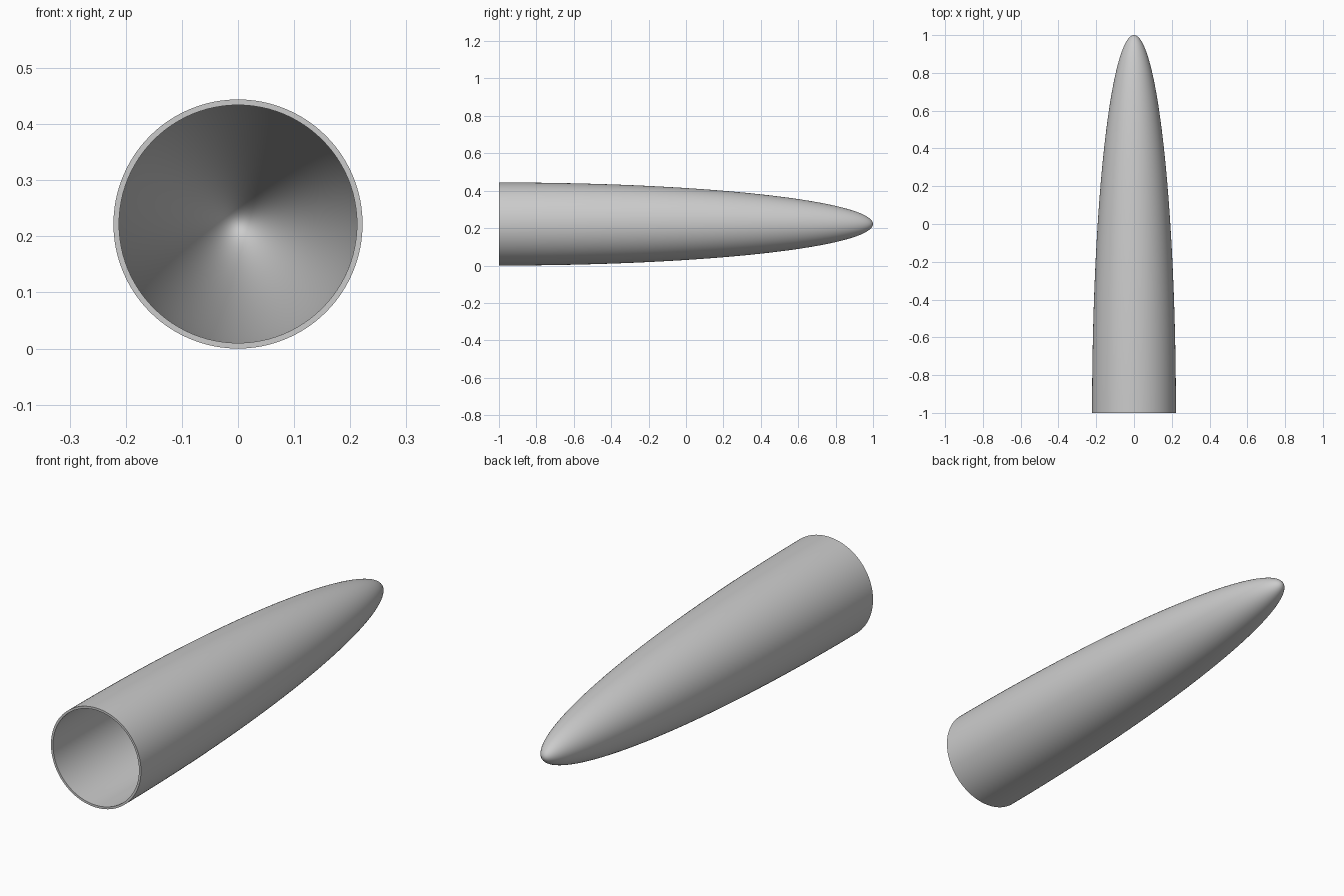
import bpy, bmesh, math
from mathutils import Matrix, Vector

cube = bpy.data.objects.get("Cube")
if cube:
    bpy.data.objects.remove(cube)

RADIUS, LENGTH, WALL = 0.222, 2.0, 0.01
RINGS, SIDES = 48, 96

grey = bpy.data.materials.new("plain grey")
grey.use_nodes = True
colour = (0.6, 0.6, 0.6, 1)
grey.diffuse_color = colour
grey.node_tree.nodes["Principled BSDF"].inputs["Base Color"].default_value = colour


def half_ellipse(radius, length):
    """Profile from the open front rim to the closed tip."""
    steps = [math.pi / 2 * i / RINGS for i in range(RINGS + 1)]
    return [Vector((radius * math.cos(a), length * math.sin(a) - LENGTH / 2, 0))
            for a in steps]


# Hollow shell: outer profile, rim and inner profile turned about the y axis
outer = half_ellipse(RADIUS, LENGTH)
inner = half_ellipse(RADIUS - WALL, LENGTH - WALL)
profile = outer[::-1] + inner

bm = bmesh.new()
verts = [bm.verts.new(p) for p in profile]
edges = [bm.edges.new(pair) for pair in zip(verts, verts[1:])]
bmesh.ops.spin(bm, geom=verts + edges, axis=(0, 1, 0), cent=(0, 0, 0),
               angle=2 * math.pi, steps=SIDES, use_duplicate=False)
bmesh.ops.remove_doubles(bm, verts=bm.verts, dist=0.00001)
bmesh.ops.recalc_face_normals(bm, faces=bm.faces)
bmesh.ops.transform(bm, matrix=Matrix.Translation((0, 0, RADIUS)), verts=bm.verts)

mesh = bpy.data.meshes.new("nose_cone_shell")
bm.to_mesh(mesh)
bm.free()
mesh.materials.append(grey)
shell = bpy.data.objects.new("nose_cone_shell", mesh)
bpy.context.collection.objects.link(shell)

# Smooth skin with a crisp rim
bpy.ops.object.select_all(action="DESELECT")
shell.select_set(True)
bpy.context.view_layer.objects.active = shell
bpy.ops.object.shade_smooth_by_angle(angle=math.radians(40))
